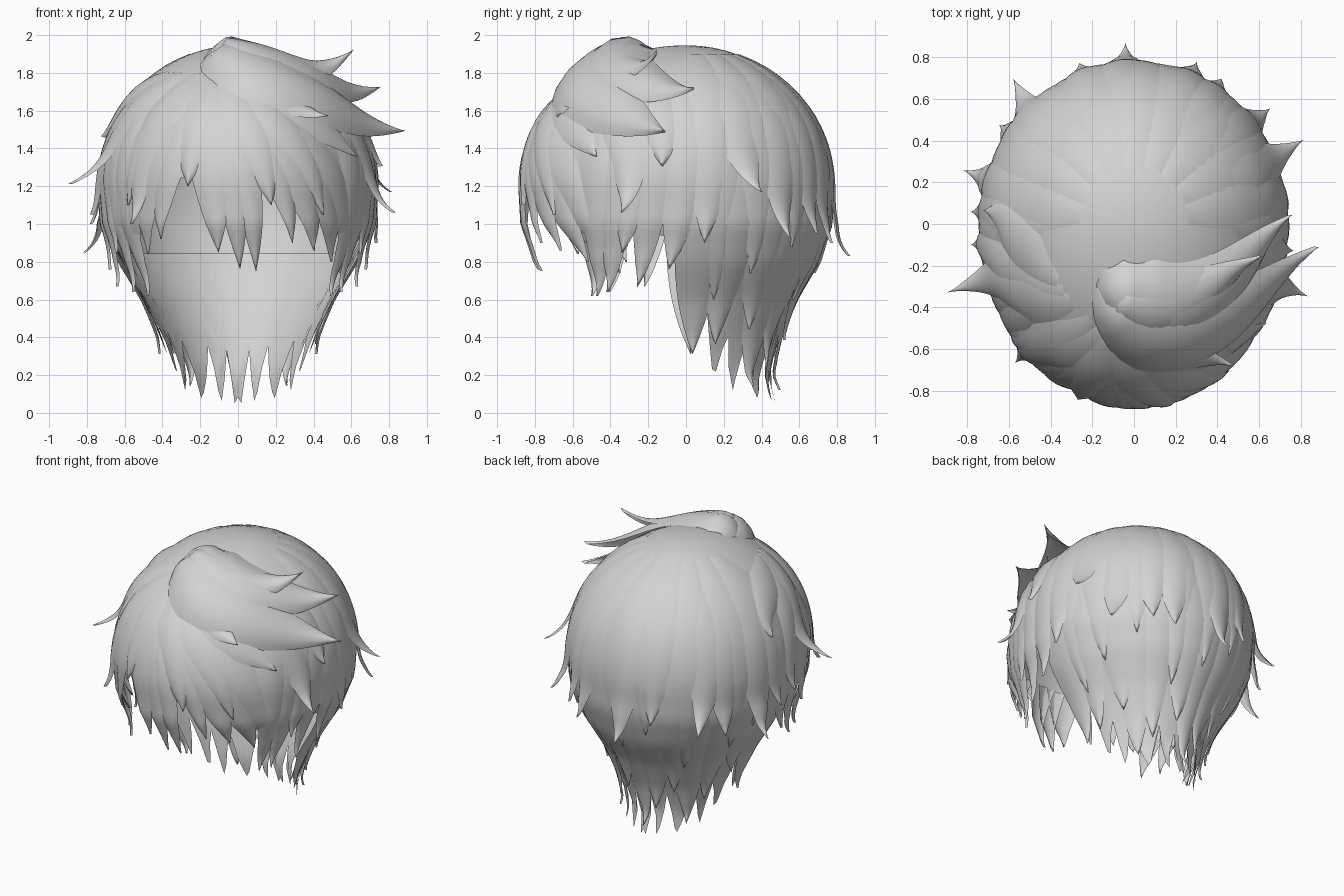
import bpy, bmesh, random
from math import sin, cos, acos, radians, degrees, pi, hypot
from mathutils import Vector

random.seed(4)
cube = bpy.data.objects.get("Cube")
if cube:
    bpy.data.objects.remove(cube, do_unlink=True)

hair = bpy.data.materials.new("hair_grey")
hair.use_nodes = True
GREY = (0.65, 0.65, 0.65, 1)
hair.diffuse_color = GREY
hair.node_tree.nodes["Principled BSDF"].inputs["Base Color"].default_value = GREY

# Head form: a dome above the ears, a tapering nape below
EAR, DOME, SIDE, FRONT, BACK = 1.2, 0.75, 0.73, 0.875, 0.775
TAPER = [(0, .45, .63), (.2, .47, .57), (.4, .56, .64), (.6, .69, .75),
         (.8, .86, .9), (1, .975, .985), (1.2, 1, 1)]


def ramp(table, x, col=1):
    if x <= table[0][0]:
        return table[0][col]
    for a, b in zip(table, table[1:]):
        if x <= b[0]:
            t = (x - a[0]) / (b[0] - a[0])
            return a[col] + (b[col] - a[col]) * t
    return table[-1][col]


def arc(z):
    """Distance from the crown, in degrees, of a height on the head."""
    return degrees(acos(min(1, (z - EAR) / DOME))) if z > EAR else 90 + (EAR - z) * 76


def point(az, s, lift=0.0):
    """Point on the head; az is 0 at the front and 90 at the left."""
    a, depth = radians(az), FRONT if cos(radians(az)) > 0 else BACK
    if s < 90:
        r, z = sin(radians(s)), EAR + DOME * cos(radians(s))
        p = Vector((SIDE * r * sin(a), -depth * r * cos(a), z))
    else:
        z = EAR - (s - 90) / 76
        p = Vector((SIDE * ramp(TAPER, z) * sin(a), -depth * ramp(TAPER, z, 2) * cos(a), z))
    return p + (p - Vector((0, 0, min(z, EAR)))).normalized() * lift


def sheet(bm, rows):
    """Skin a grid of points with quads."""
    grid = [[bm.verts.new(p) for p in row] for row in rows]
    for r0, r1 in zip(grid, grid[1:]):
        for i in range(len(r0) - 1):
            bm.faces.new((r0[i], r0[i + 1], r1[i + 1], r1[i]))


def lock(bm, root, tip, w, lift=.015, flare=.03, bend=0, rate=2.5, sink=0):
    """Pointed lock lying on the head between two (azimuth, height) places."""
    a0, s0, a1, s1 = root[0], arc(root[1]), tip[0], arc(tip[1])

    def path(f):
        return a0 + (a1 - a0) * f + bend * sin(pi * f), s0 + (s1 - s0) * f

    rows = []
    for i in range(25):
        f = 1 - (1 - i / 24) ** 1.4
        az, s = path(f)
        az2, s2 = path(f + .01)
        metric = max(.16, .76 * sin(radians(min(s, 90)))) * pi / 180
        if s > 90:
            metric *= ramp(TAPER, EAR - (s - 90) / 76)
        dx, dy = (az2 - az) * metric, (s2 - s) * .0132
        length = hypot(dx, dy)
        half = w * min(1, .3 + 2.2 * f) * max(.003, 1 - f ** 2.6)
        rise = lift * min(1, f * rate) * (1 - sink * f)
        row = []
        for k in range(-3, 4):
            u = k / 3
            edge = rise * (1 - u * u) - .006 * u * u * (1 - f)
            row.append(point(az - dy / length * half * u / metric,
                             max(1, s + dx / length * half * u / .0132),
                             edge + flare * f ** 9))
        rows.append(row)
    sheet(bm, rows)


def finish(bm, name):
    """Turn faces outward, then make a smooth object."""
    for f in bm.faces:
        c = f.calc_center_median()
        f.normal_update()
        if f.normal.dot(c - Vector((0, 0, min(c.z, EAR)))) < 0:
            f.normal_flip()
    mesh = bpy.data.meshes.new(name)
    bm.to_mesh(mesh)
    bm.free()
    mesh.materials.append(hair)
    ob = bpy.data.objects.new(name, mesh)
    bpy.context.collection.objects.link(ob)
    for p in mesh.polygons:
        p.use_smooth = True


# Base layer: the whole head, with a hem from the brow to a toothed nape
HEM = [(0, 1.27), (45, 1.22), (60, 1.02), (86, .92), (92, .3), (105, .2), (125, .1), (180, .02)]


def hem(az):
    a = abs(az)
    tooth = abs((az + 3 * sin(az * .11)) % 18 / 9 - 1)
    return ramp(HEM, a) + (.3 * (1 - tooth) ** 1.2 if a > 92 else 0)


bm = bmesh.new()
sheet(bm, [[point(az, arc(hem(az)) * i / 32, -.004) for az in range(-180, 181, 3)]
           for i in range(33)])
bmesh.ops.remove_doubles(bm, verts=bm.verts, dist=.0005)
finish(bm, "hair_base")

# Inner lining behind the head, ending in a straight edge
bm = bmesh.new()
sheet(bm, [[point(az, 20 + (arc(.84) - 20) * i / 14, -.04) for az in range(92, 269, 8)]
           for i in range(15)])
finish(bm, "inner_lining")

# Nape: broad ragged locks over the teeth
NAPE = [(0, .12), (40, .14), (62, .2), (80, .28), (90, .36)]
bm = bmesh.new()
for i, off in enumerate(range(-84, 85, 14)):
    z = ramp(NAPE, abs(off)) + .13 * (i % 3)
    lock(bm, (180 + off * .97, 1.4), (180 + off + random.uniform(-4, 4), z),
         random.uniform(.14, .18), .012, .03, random.uniform(-2, 2))
finish(bm, "nape_locks")

# Back: broad layered locks falling from the crown
bm = bmesh.new()
for i, az in enumerate(range(100, 261, 20)):
    lock(bm, (az, 1.9), (az + random.uniform(-6, 6), .6 + .14 * (i % 3)), .2, .012, .01)
for az, z, flare in [(115, 1.17, .16), (128, .93, .14), (147, .95, .07), (157, .9, .1),
                     (183, .83, .15), (200, .98, .05), (222, .95, .17), (236, .9, .1),
                     (254, .85, .19), (266, 1.0, .06), (97, .9, .06)]:
    lock(bm, (az + 4, 1.8), (az, z), .17, .015, flare, random.uniform(-4, 4))
finish(bm, "back_locks")

# Sides: locks in front of and over the ears
bm = bmesh.new()
for side in (-1, 1):
    for az, z, w, flare in [(52, .62, .13, .1), (61, .64, .13, .11), (74, .67, .12, .11),
                            (85, .76, .14, .07), (66, .85, .15, .05)]:
        lock(bm, (side * (az + 4), 1.75), (side * (az + random.uniform(-2, 2)), z),
             w, .015, flare, side * 3)
for az, z, flare in [(-73, 1.21, .19), (-95, 1.45, .02), (-84, 1.05, .05), (-46, 1.0, .07),
                     (71, 1.06, .15), (82, 1.3, .03)]:
    lock(bm, (az * .6, 1.8), (az, z), .15, .022, flare, az * .12)
finish(bm, "side_locks")

# Fringe: broad locks fanning forward from the parting
PART = (-15, 1.8)
bm = bmesh.new()
for az, z, w in [(-67, .8, .15), (-56, .78, .15), (-46, .84, .15), (-36, .92, .14),
                 (-9, .85, .17), (1, .76, .13), (9, .75, .12),
                 (25, .9, .12), (37, .86, .16), (50, .8, .16), (63, .74, .15)]:
    lock(bm, PART, (az, z), w, .014, .012, (az + 15) * .16)
for az, z, w in [(-52, 1.1, .17), (-21, 1.2, .16), (14, 1.1, .17), (38, 1.05, .16)]:
    lock(bm, PART, (az, z), w, .02, .008, (az + 15) * .2)
finish(bm, "fringe")

# Crown: a broad sweep over to the left, with flicked ends
bm = bmesh.new()
for root, tip, w, lift, flare, bend in [
        ((-27, 1.9), (84, 1.43), .27, .105, .18, 8),
        ((-24, 1.9), (78, 1.76), .2, .115, .19, 6),
        ((-32, 1.92), (93, 1.62), .24, .105, .16, 14),
        ((-20, 1.86), (40, 1.53), .15, .045, .1, 4),
        ((-20, 1.84), (58, 1.35), .17, .03, .03, 8)]:
    lock(bm, root, tip, w, lift, flare, bend, 9, .75)
finish(bm, "crown_sweep")
